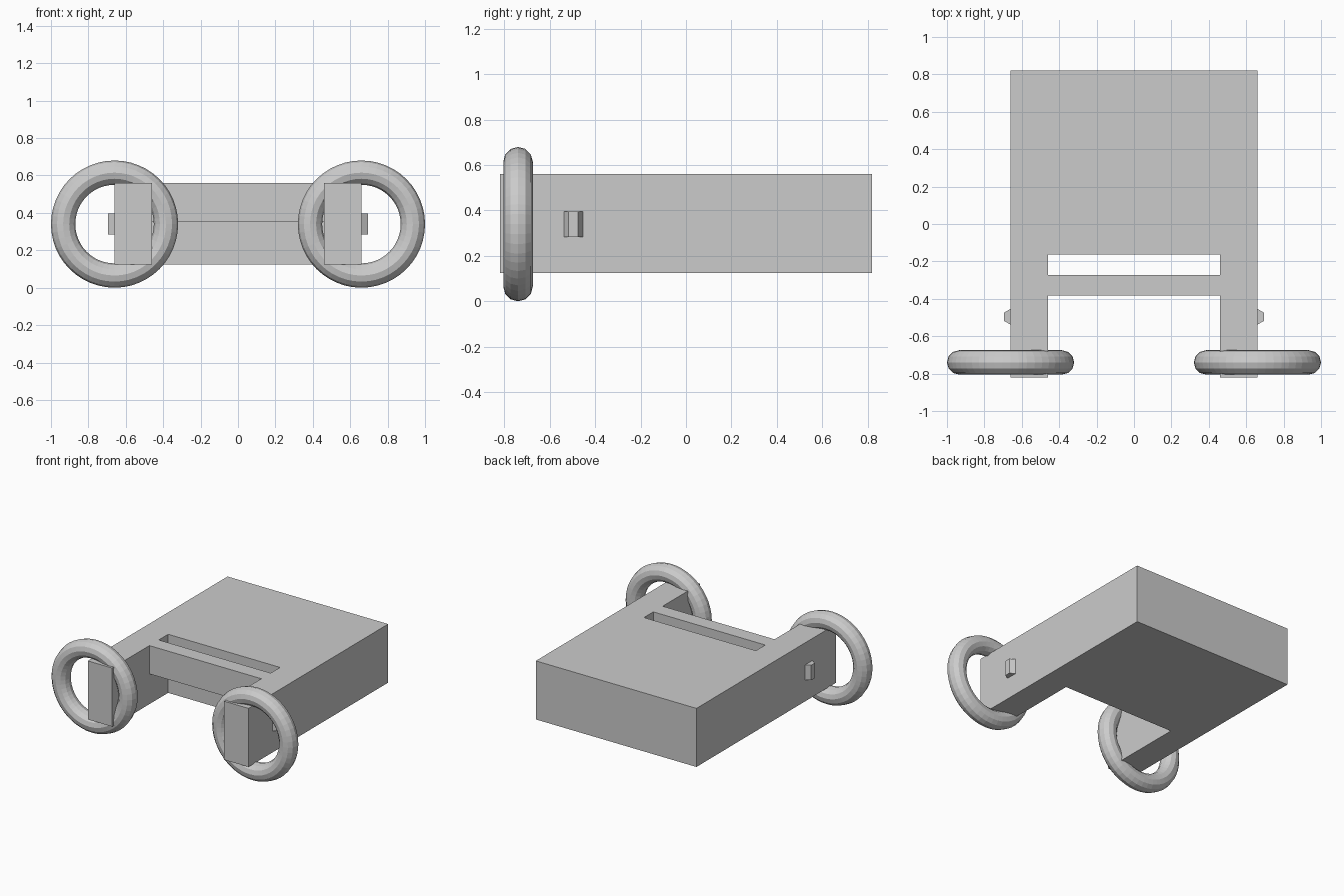
import bpy
import bmesh
import math

cube = bpy.data.objects.get("Cube")
if cube:
    bpy.data.objects.remove(cube, do_unlink=True)

grey = bpy.data.materials.new("plain grey")
grey.use_nodes = True
grey.diffuse_color = (0.6, 0.6, 0.6, 1)
grey.node_tree.nodes["Principled BSDF"].inputs["Base Color"].default_value = (0.6, 0.6, 0.6, 1)

BOTTOM, TOP = 0.125, 0.56
HALF_W, ARM_IN = 0.66, 0.46
FRONT, BACK = -0.82, 0.82
AXIS_Z = 0.34


def prism(name, outline, z0, z1):
    """Extrude a flat outline from z0 up to z1."""
    bm = bmesh.new()
    base = bm.faces.new([bm.verts.new((x, y, z0)) for x, y in outline])
    top = bmesh.ops.extrude_face_region(bm, geom=[base])["geom"]
    verts = [v for v in top if isinstance(v, bmesh.types.BMVert)]
    bmesh.ops.translate(bm, verts=verts, vec=(0, 0, z1 - z0))
    bmesh.ops.recalc_face_normals(bm, faces=bm.faces)
    mesh = bpy.data.meshes.new(name)
    bm.to_mesh(mesh)
    bm.free()
    mesh.materials.append(grey)
    obj = bpy.data.objects.new(name, mesh)
    bpy.context.collection.objects.link(obj)
    return obj


# Body: a slab with two forward arms in one U-shaped outline
half = [(HALF_W, BACK), (HALF_W, FRONT), (ARM_IN, FRONT), (ARM_IN, -0.163)]
outline = half + [(-x, y) for x, y in reversed(half)]
prism("body", outline, BOTTOM, TOP)

# Crossbar between the arms, upper half only
bar = [(-ARM_IN, -0.383), (ARM_IN, -0.383), (ARM_IN, -0.273), (-ARM_IN, -0.273)]
prism("crossbar", bar, 0.35, TOP)

for side, sign in (("left", 1), ("right", -1)):
    # Ring around the end of each arm
    bpy.ops.mesh.primitive_torus_add(
        major_segments=48, minor_segments=12, major_radius=0.275, minor_radius=0.065,
        location=(sign * HALF_W, -0.74, AXIS_Z), rotation=(math.pi / 2, 0, 0))
    ring = bpy.context.object
    ring.name = side + "_ring"
    ring.data.materials.append(grey)

    # Six-sided peg half sunk into the outer side of each arm
    bpy.ops.mesh.primitive_cylinder_add(
        vertices=6, radius=0.042, depth=0.112, location=(sign * HALF_W, -0.496, AXIS_Z))
    peg = bpy.context.object
    peg.name = side + "_peg"
    peg.data.materials.append(grey)
